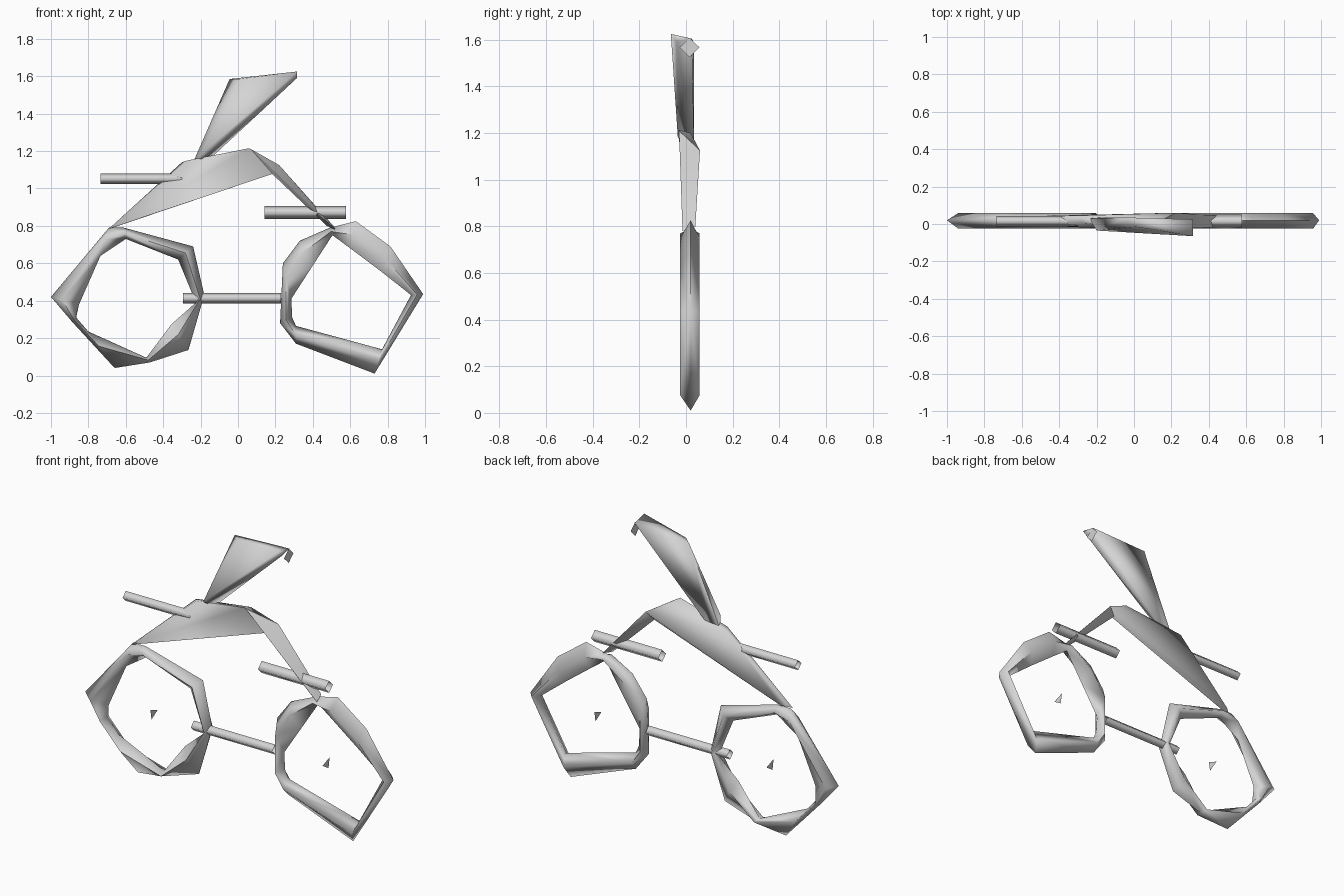
import bpy, bmesh, math

if "Cube" in bpy.data.objects:
    bpy.data.objects.remove(bpy.data.objects["Cube"])

grey = bpy.data.materials.new("plain grey")
grey.diffuse_color = (0.66, 0.66, 0.66, 1)
grey.use_nodes = True
grey.node_tree.nodes["Principled BSDF"].inputs["Base Color"].default_value = grey.diffuse_color


def finish(name, bm, angle=50):
    bmesh.ops.recalc_face_normals(bm, faces=bm.faces)
    mesh = bpy.data.meshes.new(name)
    bm.to_mesh(mesh)
    bm.free()
    mesh.materials.append(grey)
    ob = bpy.data.objects.new(name, mesh)
    bpy.context.collection.objects.link(ob)
    bpy.ops.object.select_all(action='DESELECT')
    bpy.context.view_layer.objects.active = ob
    ob.select_set(True)
    bpy.ops.object.shade_smooth_by_angle(angle=math.radians(angle))
    return ob


def loft(name, rings, closed=False, angle=50):
    """Skin a series of equal-sized cross-sections, leaving open ends."""
    bm = bmesh.new()
    rows = [[bm.verts.new(p) for p in r] for r in rings]
    n = len(rows[0])
    for k in range(len(rows) if closed else len(rows) - 1):
        a, b = rows[k], rows[(k + 1) % len(rows)]
        for i in range(n):
            j = (i + 1) % n
            bm.faces.new((a[i], a[j], b[j], b[i]))
    bmesh.ops.triangulate(bm, faces=bm.faces)
    return finish(name, bm, angle)


def hull(name, points, angle=60):
    """Faceted solid around a few corner points."""
    bm = bmesh.new()
    for p in points:
        bm.verts.new(p)
    bmesh.ops.convex_hull(bm, input=bm.verts)
    bmesh.ops.delete(bm, geom=[v for v in bm.verts if not v.link_faces], context='VERTS')
    return finish(name, bm, angle)


def wheel(name, stations):
    """Uneven tyre: each station has an outer and an inner (x, z) corner."""
    rings = []
    for ox, oz, ix, iz, f in stations:
        mx, mz = ox + (ix - ox) * f, oz + (iz - oz) * f
        rings.append([(ox, 0.02, oz), (mx, -0.025, mz), (ix, 0.02, iz), (mx, 0.058, mz)])
    return loft(name, rings, closed=True, angle=100)


def bar(name, x0, x1, z, r, y):
    """Open four-sided tube along x, standing on its edge."""
    section = [(y, z + r), (y - r, z), (y, z - r), (y + r, z)]
    return loft(name, [[(x, a, b) for a, b in section] for x in (x0, x1)], angle=100)


def plate(name, points):
    bm = bmesh.new()
    bm.faces.new([bm.verts.new(p) for p in points])
    return finish(name, bm)


# Wheels
wheel("left_wheel", [
    (-1.0, 0.42, -0.85, 0.38, 0.4), (-0.69, 0.79, -0.735, 0.64, 0.4),
    (-0.61, 0.79, -0.60, 0.73, 0.5), (-0.24, 0.69, -0.32, 0.62, 0.5),
    (-0.18, 0.43, -0.225, 0.39, 0.5), (-0.265, 0.136, -0.355, 0.275, 0.6),
    (-0.47, 0.07, -0.49, 0.095, 0.5), (-0.66, 0.04, -0.80, 0.235, 0.6),
    (-0.885, 0.285, -0.865, 0.31, 0.5)])
wheel("right_wheel", [
    (0.49, 0.79, 0.505, 0.75, 0.5), (0.63, 0.825, 0.60, 0.68, 0.5),
    (0.815, 0.69, 0.76, 0.56, 0.5), (0.99, 0.435, 0.925, 0.43, 0.5),
    (0.73, 0.01, 0.77, 0.14, 0.5), (0.31, 0.17, 0.31, 0.265, 0.5),
    (0.225, 0.28, 0.29, 0.31, 0.5), (0.24, 0.60, 0.285, 0.41, 0.4),
    (0.33, 0.72, 0.395, 0.58, 0.4)])

# Hub slivers at the wheel centres
for name, x, s in (("left_hub", -0.555, -1), ("right_hub", 0.56, 1)):
    plate(name, [(x, 0.015 - 0.035 * s, 0.42), (x, 0.015 + 0.03 * s, 0.445),
                 (x, 0.015 + 0.02 * s, 0.385)])

# Straight bars
bar("upper_bar", -0.735, -0.30, 1.052, 0.029, 0.015)
bar("middle_bar", 0.143, 0.578, 0.872, 0.035, 0.015)
bar("lower_bar", -0.295, 0.23, 0.413, 0.029, 0.015)

# Arched body plate
hull("frame_body", [
    (-0.69, 0.0, 0.785), (-0.64, 0.04, 0.80), (-0.30, 0.045, 1.14), (-0.27, 0.005, 1.15),
    (0.06, -0.033, 1.215), (0.07, 0.02, 1.20), (0.22, 0.06, 1.125), (0.19, 0.03, 1.08)])

# Fork running down to the right wheel
hull("fork", [
    (0.07, -0.03, 1.21), (0.22, 0.06, 1.125), (0.18, 0.04, 1.08), (0.11, -0.02, 1.18),
    (0.52, -0.015, 0.78), (0.51, 0.04, 0.80), (0.475, 0.0, 0.80)], 100)

# Flared seat with its end plate
hull("seat", [
    (-0.24, 0.03, 1.14), (-0.20, -0.035, 1.18), (-0.18, 0.035, 1.13),
    (-0.045, 0.035, 1.585), (0.01, -0.015, 1.585), (0.315, -0.065, 1.625),
    (0.315, 0.025, 1.605), (0.315, -0.04, 1.59)], 100)
plate("seat_end", [(0.317, 0.015, 1.525), (0.317, 0.058, 1.567),
                   (0.317, 0.015, 1.608), (0.317, -0.028, 1.567)])
